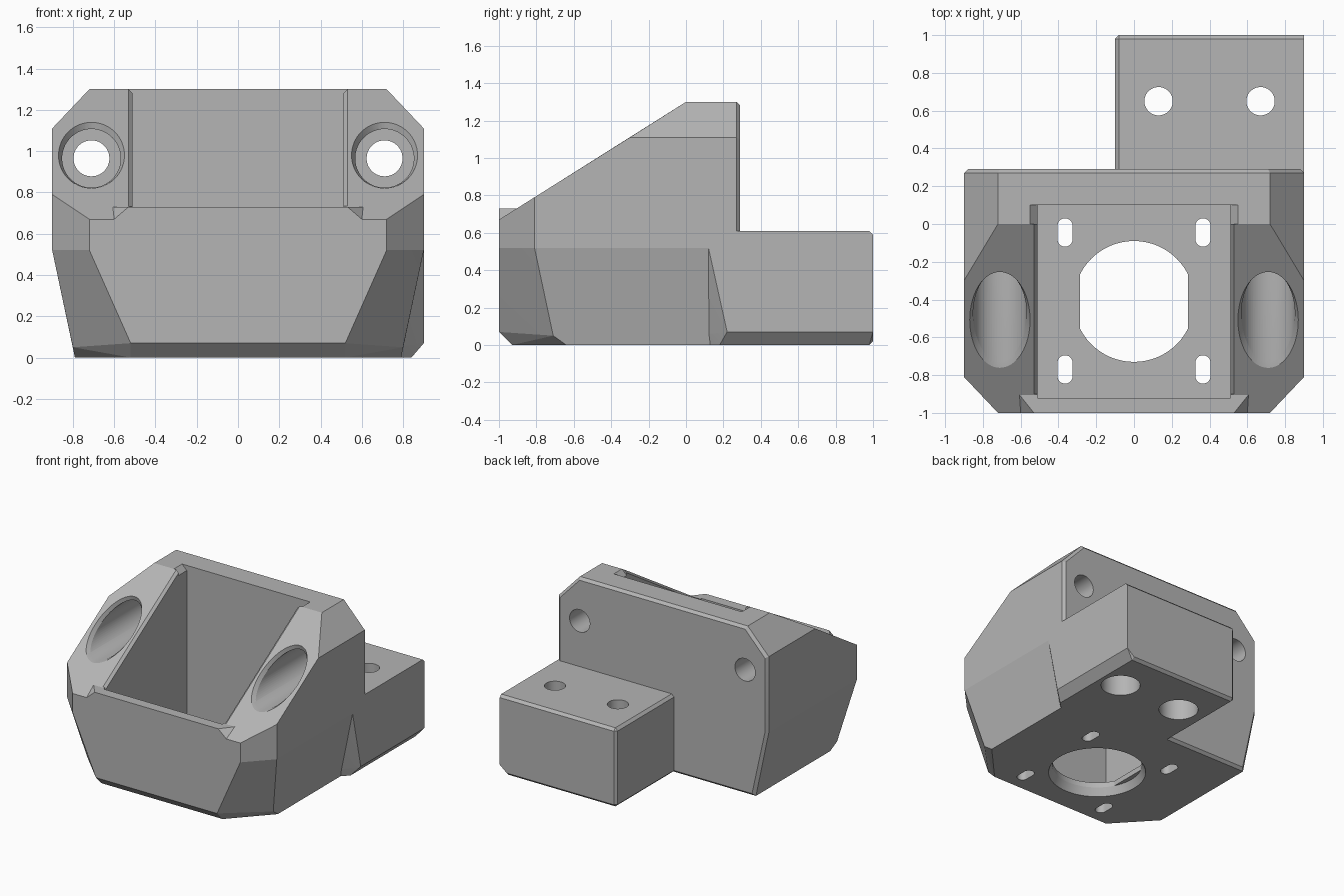
import bpy, bmesh, math

cube = bpy.data.objects.get("Cube")
if cube:
    bpy.data.objects.remove(cube, do_unlink=True)

grey = bpy.data.materials.new("mid grey")
grey.use_nodes = True
GREY = (0.46, 0.46, 0.46, 1)
grey.diffuse_color = GREY
grey.node_tree.nodes["Principled BSDF"].inputs["Base Color"].default_value = GREY


def hull(name, points, mirror=False):
    """Convex solid around the points, optionally mirrored over x."""
    if mirror:
        points = points + [(-x, y, z) for x, y, z in points]
    bm = bmesh.new()
    for p in points:
        bm.verts.new(p)
    out = bmesh.ops.convex_hull(bm, input=bm.verts)
    loose = {g for g in out["geom_interior"] + out["geom_unused"]
             if isinstance(g, bmesh.types.BMVert)}
    bmesh.ops.delete(bm, geom=list(loose), context="VERTS")
    bmesh.ops.dissolve_limit(bm, angle_limit=0.01, verts=bm.verts, edges=bm.edges)
    bmesh.ops.recalc_face_normals(bm, faces=bm.faces)
    mesh = bpy.data.meshes.new(name)
    bm.to_mesh(mesh)
    bm.free()
    mesh.materials.append(grey)
    ob = bpy.data.objects.new(name, mesh)
    bpy.context.collection.objects.link(ob)
    return ob


def box(name, x0, x1, y0, y1, z0, z1):
    return hull(name, [(x, y, z) for x in (x0, x1) for y in (y0, y1) for z in (z0, z1)])


def circle(r, n=64):
    return [(r * math.cos(2 * math.pi * i / n), r * math.sin(2 * math.pi * i / n))
            for i in range(n)]


def upright(name, x, y, z0, z1, r0, r1, stretch=0):
    """Vertical round or slotted cutter."""
    pts = []
    for r, z in ((r0, z0), (r1, z1)):
        for cx, cy in circle(r):
            pts += [(x + cx, y + cy + s, z) for s in {-stretch, stretch}]
    return hull(name, pts)


def combine(base, tool, operation="DIFFERENCE"):
    mod = base.modifiers.new("join", "BOOLEAN")
    mod.operation, mod.object, mod.solver = operation, tool, "EXACT"
    bpy.context.view_layer.objects.active = base
    bpy.ops.object.modifier_apply(modifier=mod.name)
    bpy.data.objects.remove(tool, do_unlink=True)


def roof_y(z):
    return (z - 0.67) / 0.63 - 1


# Main housing: sloped roof, chamfered corners, sides tapering inward below
housing = hull("motor_housing", [
    (0.72, 0, 1.3), (0.72, 0.27, 1.3), (0.71, 0.29, 1.28),
    (0.9, -0.3, 1.11), (0.9, 0.27, 1.11), (0.88, 0.29, 1.1),
    (0.9, -0.81, 0.79), (0.72, -1, 0.67),
    (0.72, -1, 0.52), (0.9, -0.81, 0.52),
    (0.52, -1, 0.07), (0.8, -0.71, 0.05),
    (0.52, -0.93, 0), (0.79, -0.64, 0),
    (0.9, 0.27, 0.52), (0.88, 0.29, 0.52),
    (0.79, 0.27, 0), (0.77, 0.29, 0.02),
], mirror=True)

# Flat lip along the front edge
lip = hull("front_lip", [
    (0.61, -0.9, 0.73), (0.53, -1, 0.73), (0.6, -1, 0.67),
    (0.6, -1, 0.6), (0.61, -0.85, 0.6), (0.61, -0.85, 0.73),
], mirror=True)
combine(housing, lip, "UNION")

# Rear mounting tab, blended into the tapered side
tab = hull("mounting_tab", [
    (0.9, 0.12, 0.61), (0.9, 0.12, 0.52), (0.9, 0.22, 0.07),
    (0.8, 0.12, 0.06), (0.84, 0.18, 0), (0.78, 0.12, 0),
    (0.9, 0.98, 0.61), (0.9, 1, 0.59), (0.9, 1, 0.07),
    (0.84, 1, 0.02), (0.9, 0.98, 0.07), (0.84, 0.98, 0),
    (-0.08, 0.12, 0.61), (-0.1, 0.12, 0.59), (-0.1, 0.12, 0.02), (-0.08, 0.12, 0),
    (-0.08, 0.98, 0.61), (-0.1, 0.98, 0.59), (-0.08, 1, 0.59),
    (-0.1, 0.98, 0.02), (-0.08, 1, 0.02), (-0.08, 0.98, 0),
])
combine(housing, tab, "UNION")

# Square pocket with bevelled rim
combine(housing, box("pocket", -0.51, 0.51, -0.92, 0.1, 0.1, 1.6))
combine(housing, hull("rim_slope", [
    (x, y, z + dz) for y, z in ((-0.9, 0.733), (0, 1.3))
    for x, dz in ((0.5, -0.03), (0.53, 0), (0.56, 0.03), (0.5, 0.03))], mirror=True))
combine(housing, hull("rim_back", [
    (x, y, z) for y in (0, 0.1)
    for x, z in ((0.5, 1.25), (0.55, 1.3), (0.57, 1.32), (0.5, 1.32))], mirror=True))

# Shaft opening with flat sides and a countersink underneath
shaft = upright("shaft_hole", 0, -0.41, -0.1, 0.3, 0.32, 0.32)
sides = box("shaft_flats", -0.285, 0.285, -1, 0.2, -0.2, 0.4)
combine(shaft, sides, "INTERSECT")
combine(housing, shaft)
combine(housing, upright("countersink", 0, -0.41, -0.05, 0.06, 0.37, 0.32))

# Four adjusting slots in the floor
for x in (-0.365, 0.365):
    for y in (-0.77, -0.045):
        combine(housing, upright("slot", x, y, -0.1, 0.2, 0.04, 0.04, 0.035))

# Screw bores running front to back, flared where they meet the slope
for side in (-0.71, 0.71):
    for name, r, y0, y1 in (("screw_hole", 0.087, -1.2, 0.5), ("screw_recess", 0.142, -1.2, 0.05)):
        combine(housing, hull(name, [
            (side + a, y, 0.965 + b) for a, b in circle(r) for y in (y0, y1)]))
    flare = []
    for r, zc, shift in ((0.16, 0.98, -0.4), (0.16, 0.98, 0), (0.14, 0.967, 0.06)):
        flare += [(side + a, roof_y(zc + b) + shift, zc + b) for a, b in circle(r)]
    combine(housing, hull("recess_flare", flare))

# Tab screw holes, recessed from below
for x in (0.13, 0.67):
    combine(housing, upright("tab_hole", x, 0.65, -0.1, 0.8, 0.075, 0.075))
    combine(housing, upright("tab_recess", x, 0.65, -0.1, 0.35, 0.14, 0.14))

bpy.ops.object.select_all(action="DESELECT")
housing.select_set(True)
bpy.context.view_layer.objects.active = housing
bpy.ops.object.shade_smooth_by_angle(angle=math.radians(9))
